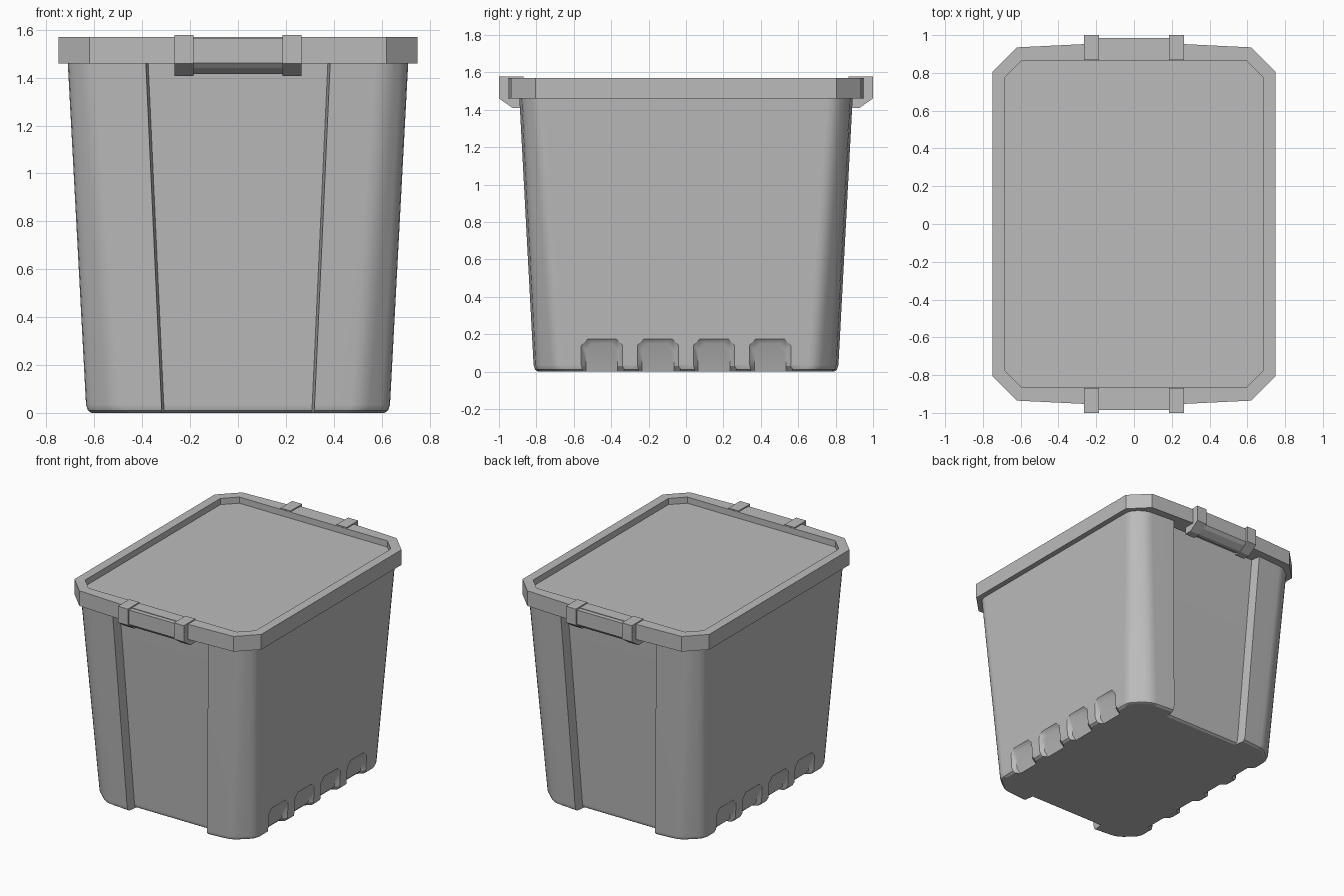
import bpy, bmesh
from mathutils import Vector

if "Cube" in bpy.data.objects:
    bpy.data.objects.remove(bpy.data.objects["Cube"], do_unlink=True)

COLOUR = (0.5, 0.5, 0.5, 1)
grey = bpy.data.materials.new("grey plastic")
grey.use_nodes = True
grey.diffuse_color = COLOUR
grey.node_tree.nodes["Principled BSDF"].inputs["Base Color"].default_value = COLOUR


def loft(name, rings):
    """Skin a list of equal-length closed rings and cap both ends."""
    bm = bmesh.new()
    rows = [[bm.verts.new(p) for p in ring] for ring in rings]
    n = len(rows[0])
    for a, b in zip(rows, rows[1:]):
        for i in range(n):
            j = (i + 1) % n
            bm.faces.new((a[i], a[j], b[j], b[i]))
    bm.faces.new(rows[0][::-1])
    bm.faces.new(rows[-1])
    bmesh.ops.recalc_face_normals(bm, faces=bm.faces)
    mesh = bpy.data.meshes.new(name)
    bm.to_mesh(mesh)
    bm.free()
    mesh.materials.append(grey)
    obj = bpy.data.objects.new(name, mesh)
    bpy.context.collection.objects.link(obj)
    return obj


def activate(obj):
    bpy.ops.object.select_all(action='DESELECT')
    obj.select_set(True)
    bpy.context.view_layer.objects.active = obj


def four_way(quarter, z):
    """Mirror a +x +y quarter outline into a full ring."""
    half = quarter + [(-x, y) for x, y in reversed(quarter)]
    return [(x, y, z) for x, y in half + [(-x, -y) for x, y in half]]


def rounded(before, corner, after, radius=0.045, steps=3):
    """Soft corner between two straight runs."""
    p, c, q = Vector(before), Vector(corner), Vector(after)
    a = c + (p - c).normalized() * radius
    b = c + (q - c).normalized() * radius
    pts = []
    for i in range(steps + 1):
        t = i / steps
        pts.append(tuple(a * (1 - t) ** 2 + c * 2 * t * (1 - t) + b * t * t))
    return pts


# Tapered body with soft chamfered corners and sunken end panels
PANEL_DEPTH = 0.07


def body_ring(x, y, gap, chamfer, z):
    side, end, block = (x, y - chamfer), (x - chamfer, y - 0.015), (gap, y)
    quarter = rounded((x, 0), side, end) + rounded(side, end, block)
    quarter += [block, (gap - 0.01, y - PANEL_DEPTH)]
    return four_way(quarter, z)


body = loft("bin_body", [
    body_ring(0.612, 0.792, 0.318, 0.12, 0),
    body_ring(0.627, 0.807, 0.319, 0.12, 0.01),
    body_ring(0.635, 0.815, 0.32, 0.12, 0.035),
    body_ring(0.712, 0.892, 0.386, 0.09, 1.48)])


# Row of four shallow pockets along the foot of each long side
def pocket_ring(cy, sign, depth):
    w, top = 0.11 + depth, 0.175 + depth
    half = [(w, -0.02), (w, 0.03), (w, top - 0.035), (w - 0.035, top)]
    pts = half + [(-y, z) for y, z in reversed(half)]
    ring = []
    for y, z in pts:
        x = 0.633 + 0.053 * z + depth
        if z < 0 and depth < 0:
            x -= 0.05
        ring.append((sign * x, cy + y, z))
    return ring


for sign in (1, -1):
    for i in range(4):
        cy = -0.45 + 0.3 * i
        cutter = loft("pocket_cutter", [pocket_ring(cy, sign, d) for d in (-0.025, 0.03)])
        cutter.hide_render = True
        activate(body)
        cut = body.modifiers.new("pocket", 'BOOLEAN')
        cut.operation, cut.solver, cut.object = 'DIFFERENCE', 'EXACT', cutter
        bpy.ops.object.modifier_apply(modifier=cut.name)
        bpy.data.objects.remove(cutter, do_unlink=True)

activate(body)
bpy.ops.object.shade_smooth_by_angle()
body.modifiers.new("even_shading", 'WEIGHTED_NORMAL').keep_sharp = True

# Lid with a raised rim around a sunken centre
outer = [(0.75, 0.805), (0.62, 0.935), (0.25, 0.953)]
inner = [(0.685, 0.775), (0.595, 0.865), (0.25, 0.865)]
loft("lid", [four_way(outer, 1.46), four_way(outer, 1.57),
             four_way(inner, 1.57), four_way(inner, 1.525)])


# Latch handles at both ends: a grip bar held between two clips
def extrude_x(name, profile, x0, x1, sign):
    return loft(name, [[(x, sign * y, z) for y, z in profile] for x in (x0, x1)])


bar = [(0.89, 1.566), (0.985, 1.566), (0.985, 1.462), (0.965, 1.44),
       (0.92, 1.415), (0.89, 1.415)]
clip = [(0.868, 1.578), (1.0, 1.578), (1.0, 1.46), (0.925, 1.408), (0.868, 1.408)]
for sign, end in ((-1, "front"), (1, "back")):
    extrude_x(end + "_handle_bar", bar, -0.19, 0.19, sign)
    extrude_x(end + "_right_clip", clip, -0.265, -0.185, sign)
    extrude_x(end + "_left_clip", clip, 0.185, 0.265, sign)
